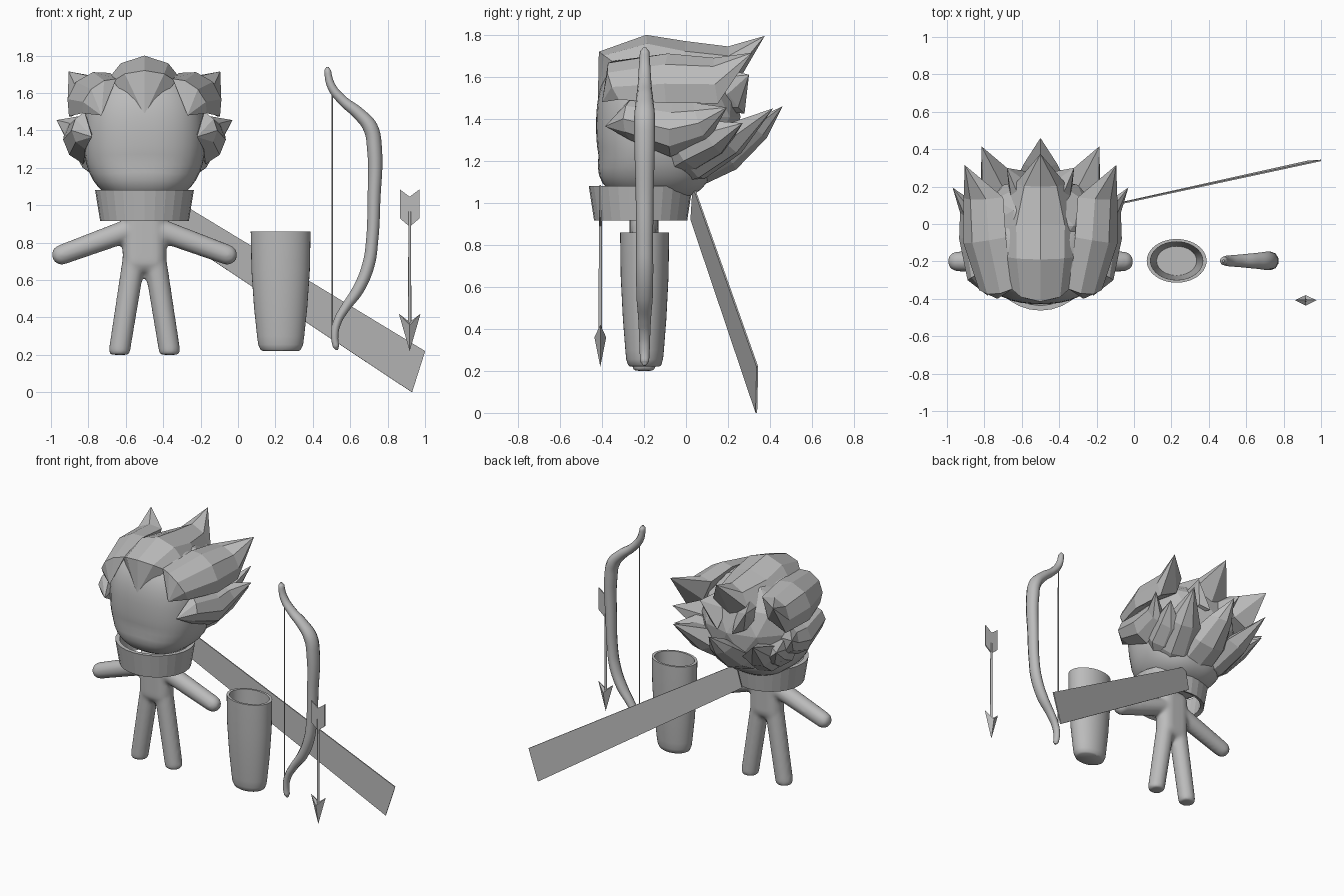
import bpy, bmesh, math
from mathutils import Vector

if "Cube" in bpy.data.objects:
    bpy.data.objects.remove(bpy.data.objects["Cube"])

grey = bpy.data.materials.new("plain grey")
grey.diffuse_color = (0.5, 0.5, 0.5, 1)
grey.use_nodes = True
grey.node_tree.nodes["Principled BSDF"].inputs["Base Color"].default_value = grey.diffuse_color


def make(name, bm, smooth=False, loc=(0, 0, 0)):
    bmesh.ops.recalc_face_normals(bm, faces=bm.faces)
    me = bpy.data.meshes.new(name)
    bm.to_mesh(me)
    bm.free()
    ob = bpy.data.objects.new(name, me)
    ob.location = loc
    bpy.context.collection.objects.link(ob)
    me.materials.append(grey)
    if smooth:
        shade(ob)
    return ob


def shade(ob):
    bpy.ops.object.select_all(action='DESELECT')
    ob.select_set(True)
    bpy.context.view_layer.objects.active = ob
    bpy.ops.object.shade_smooth_by_angle(angle=math.radians(40))


def lathe(name, profile, n, y_ratio, loc, smooth, closed):
    """Elliptical turning of (radius, z) points."""
    bm = bmesh.new()
    rings = []
    for r, z in profile:
        rings.append([bm.verts.new((r * math.cos(math.tau * i / n),
                                    r * y_ratio * math.sin(math.tau * i / n), z)) for i in range(n)])
    pairs = list(zip(rings, rings[1:]))
    if closed:
        pairs.append((rings[-1], rings[0]))
    for a, b in pairs:
        for i in range(n):
            j = (i + 1) % n
            bm.faces.new((a[i], a[j], b[j], b[i]))
    if not closed:
        bm.faces.new(rings[0])
        bm.faces.new(rings[-1])
    return make(name, bm, smooth, loc)


def hull(bm, spheres):
    """Convex skin round a few spheres (x, y, z, r), flattened at foot level."""
    vs = []
    for x, y, z, r in spheres:
        for i in range(1, 12):
            t = math.pi * i / 12
            for k in range(20):
                p = math.tau * k / 20
                vs.append(bm.verts.new((x + r * math.sin(t) * math.cos(p), y + r * math.sin(t) * math.sin(p),
                                        max(0.2, z + r * math.cos(t)))))
    bmesh.ops.convex_hull(bm, input=vs)
    junk = [v for v in vs if v.is_valid and not v.link_faces]
    bmesh.ops.delete(bm, geom=junk, context='VERTS')


# body: torso, arms and legs fused into one smooth form
CX, CY = -0.5, -0.2
bm = bmesh.new()
hull(bm, [(CX + s * w, CY, z, 0.068) for s in (-1, 1) for w, z in ((0.05, 0.95), (0.05, 0.70))])
for s in (-1, 1):
    hull(bm, [(CX + s * 0.06, CY, 0.875, 0.062), (CX + s * 0.443, CY, 0.735, 0.054)])
    hull(bm, [(CX + s * 0.058, CY, 0.70, 0.062), (CX + s * 0.133, CY, 0.228, 0.058)])
body = make("body", bm)
m = body.modifiers.new("fuse", 'REMESH')
m.mode = 'VOXEL'
m.voxel_size = 0.012
m.use_smooth_shade = True
m = body.modifiers.new("soften", 'SMOOTH')
m.iterations = 8

# head: rounded block with a full jaw
bm = bmesh.new()
bmesh.ops.create_uvsphere(bm, u_segments=40, v_segments=24, radius=1)
for v in bm.verts:
    k = sum(abs(c) ** 2.5 for c in v.co) ** (1 / 2.5)
    p = v.co / k
    jaw = 1 + 0.5 * max(0, -p.z - 0.4)
    v.co = Vector((p.x * 0.325, p.y * 0.278 * jaw, p.z * 0.36))
make("head", bm, True, (CX, -0.15, 1.368))

# scarf: collar band and long trailing end
lathe("scarf_collar", [(0.237, 0.915), (0.264, 1.08), (0.235, 1.08), (0.21, 0.925)],
      28, 0.935, (CX, -0.216, 0), False, True)
bm = bmesh.new()
bm.faces.new([bm.verts.new(p) for p in ((-0.42, 0.035, 1.08), (-0.46, 0.025, 0.92),
                                        (0.93, 0.335, 0.0), (1.0, 0.34, 0.22))])
tail = make("scarf_tail", bm)
m = tail.modifiers.new("cloth", 'SOLIDIFY')
m.thickness = 0.008
m.offset = 0

# hair: faceted cap under swept-back locks
bm = bmesh.new()
bmesh.ops.create_icosphere(bm, subdivisions=2, radius=1)
for v in bm.verts:
    v.co = Vector((v.co.x * 0.34, v.co.y * 0.27, v.co.z * 0.33))
make("hair_cap", bm, False, (CX, -0.01, 1.41))

SECTION = [(-1, -1), (-0.62, -0.3), (0, 0), (0.62, -0.3), (1, -1), (0, -1.5)]


def lock(name, normals, stations, mirror=False):
    """Spike: pointed ends, ridge stations (x, y, z, half width, thickness)."""
    pts = [Vector(s[:3]) for s in stations]
    bm = bmesh.new()
    rings = []
    for i in range(1, len(pts) - 1):
        n = Vector(normals[min(i - 1, len(normals) - 1)]).normalized()
        t = (pts[i + 1] - pts[i - 1]).normalized()
        side = t.cross(n).normalized()
        n = side.cross(t)
        w, th = stations[i][3:]
        rings.append([bm.verts.new(pts[i] + side * a * w + n * b * th) for a, b in SECTION])
    ends = bm.verts.new(pts[0]), bm.verts.new(pts[-1])
    for j in range(6):
        k = (j + 1) % 6
        bm.faces.new((ends[0], rings[0][k], rings[0][j]))
        bm.faces.new((ends[1], rings[-1][j], rings[-1][k]))
        for a, b in zip(rings, rings[1:]):
            bm.faces.new((a[j], a[k], b[k], b[j]))
    if mirror:
        for v in bm.verts:
            v.co.x = 2 * CX - v.co.x
    make(name, bm)


lock("hair_crest", [(0, -0.6, 0.8), (0, 0, 1)],
     [(-0.5, -0.42, 1.48), (-0.5, -0.415, 1.72, 0.17, 0.10), (-0.5, -0.19, 1.80, 0.205, 0.14),
      (-0.5, 0.0, 1.77, 0.21, 0.16), (-0.5, 0.2, 1.745, 0.14, 0.15), (-0.5, 0.375, 1.795)])
lock("hair_nape", [(0, 0.3, -1), (0, 0.8, -0.7)],
     [(-0.5, -0.12, 1.06), (-0.5, 0.07, 1.08, 0.17, 0.08), (-0.5, 0.24, 1.16, 0.16, 0.11),
      (-0.5, 0.385, 1.31, 0.09, 0.08), (-0.5, 0.46, 1.46)])
for mir, tag in ((False, "right"), (True, "left")):
    lock("hair_upper_" + tag, [(0.6, -0.6, 0.5), (0.72, 0, 0.68)],
         [(-0.27, -0.40, 1.48), (-0.215, -0.375, 1.62, 0.13, 0.07), (-0.135, -0.10, 1.66, 0.16, 0.10),
          (-0.125, 0.13, 1.65, 0.14, 0.11), (-0.095, 0.315, 1.715)], mir)
    lock("hair_side_" + tag, [(1, -0.4, 0), (1, 0, 0)],
         [(-0.22, -0.385, 1.365), (-0.11, -0.30, 1.40, 0.10, 0.08), (-0.065, -0.08, 1.35, 0.13, 0.11),
          (-0.07, 0.06, 1.38, 0.10, 0.09), (-0.03, 0.195, 1.455)], mir)
    lock("hair_lower_" + tag, [(0.8, 0.1, -0.4)],
         [(-0.27, -0.11, 1.14), (-0.17, -0.01, 1.20, 0.13, 0.09), (-0.13, 0.13, 1.27, 0.11, 0.10),
          (-0.10, 0.27, 1.38)], mir)
    lock("hair_back_" + tag, [(0.5, 0.4, -0.8), (0.6, 0.6, -0.5)],
         [(-0.34, -0.08, 1.08), (-0.28, 0.06, 1.12, 0.14, 0.09), (-0.22, 0.24, 1.24, 0.12, 0.11),
          (-0.185, 0.415, 1.45)], mir)
    lock("hair_rear_" + tag, [(0.5, 0.6, 0.3)],
         [(-0.36, 0.05, 1.45), (-0.33, 0.20, 1.52, 0.14, 0.09), (-0.32, 0.30, 1.61)], mir)

# quiver: oval open cup
lathe("quiver", [(0.095, 0.22), (0.108, 0.228), (0.12, 0.255), (0.126, 0.30), (0.142, 0.45), (0.156, 0.65),
                 (0.16, 0.86), (0.14, 0.86), (0.135, 0.65), (0.107, 0.28)], 40, 0.73,
      (0.228, -0.197, 0), True, False)


def tube(name, pts, loc, y_scale=1):
    """Round bar through (x, z, radius) points."""
    cu = bpy.data.curves.new(name, 'CURVE')
    cu.dimensions = '3D'
    cu.bevel_depth = 1
    cu.bevel_resolution = 3
    cu.resolution_u = 6
    cu.use_fill_caps = True
    sp = cu.splines.new('BEZIER')
    sp.bezier_points.add(len(pts) - 1)
    for b, (x, z, r) in zip(sp.bezier_points, pts):
        b.co = (x, 0, z)
        b.radius = r
        b.handle_left_type = b.handle_right_type = 'AUTO'
    ob = bpy.data.objects.new(name, cu)
    ob.location = loc
    ob.scale.y = y_scale
    bpy.context.collection.objects.link(ob)
    cu.materials.append(grey)
    bpy.ops.object.select_all(action='DESELECT')
    ob.select_set(True)
    bpy.context.view_layer.objects.active = ob
    bpy.ops.object.convert(target='MESH')
    shade(bpy.context.view_layer.objects.active)


# bow: recurved limb and string
tube("bow_limb", [(0.478, 1.74, 0.006), (0.479, 1.72, 0.019), (0.50, 1.635, 0.024), (0.56, 1.56, 0.028),
                  (0.645, 1.49, 0.035), (0.708, 1.415, 0.042), (0.73, 1.30, 0.042), (0.727, 1.03, 0.036),
                  (0.717, 0.81, 0.034), (0.697, 0.68, 0.035), (0.643, 0.55, 0.033), (0.573, 0.45, 0.026),
                  (0.533, 0.38, 0.023), (0.517, 0.31, 0.021), (0.524, 0.245, 0.018), (0.53, 0.226, 0.006)],
     (0, -0.197, 0), 1.18)
tube("bow_string", [(0.503, 1.62, 0.004), (0.505, 0.33, 0.004)], (0, -0.197, 0))

# arrow: shaft, four-sided head, chevron flights
AX, AY = 0.918, -0.408
tube("arrow_shaft", [(AX, 0.965, 0.007), (AX, 0.34, 0.009)], (0, AY, 0))
bm = bmesh.new()
tip, top = bm.verts.new((0, 0, 0.22)), bm.verts.new((0, 0, 0.375))
wings = [bm.verts.new(p) for p in ((0.058, 0, 0.42), (0, 0.028, 0.36), (-0.058, 0, 0.42), (0, -0.028, 0.36))]
for i in range(4):
    a, b = wings[i], wings[(i + 1) % 4]
    bm.faces.new((tip, a, b))
    bm.faces.new((top, b, a))
make("arrow_head", bm, False, (AX, AY, 0))
bm = bmesh.new()
for s in (-1, 1):
    bm.faces.new([bm.verts.new(p) for p in ((0, 0, 0.885), (s * 0.053, 0, 0.93),
                                            (s * 0.053, 0, 1.085), (0, 0, 1.045))])
bmesh.ops.remove_doubles(bm, verts=bm.verts, dist=0.001)
flights = make("arrow_flights", bm, False, (AX, AY, 0))
m = flights.modifiers.new("vane", 'SOLIDIFY')
m.thickness = 0.008
m.offset = 0
